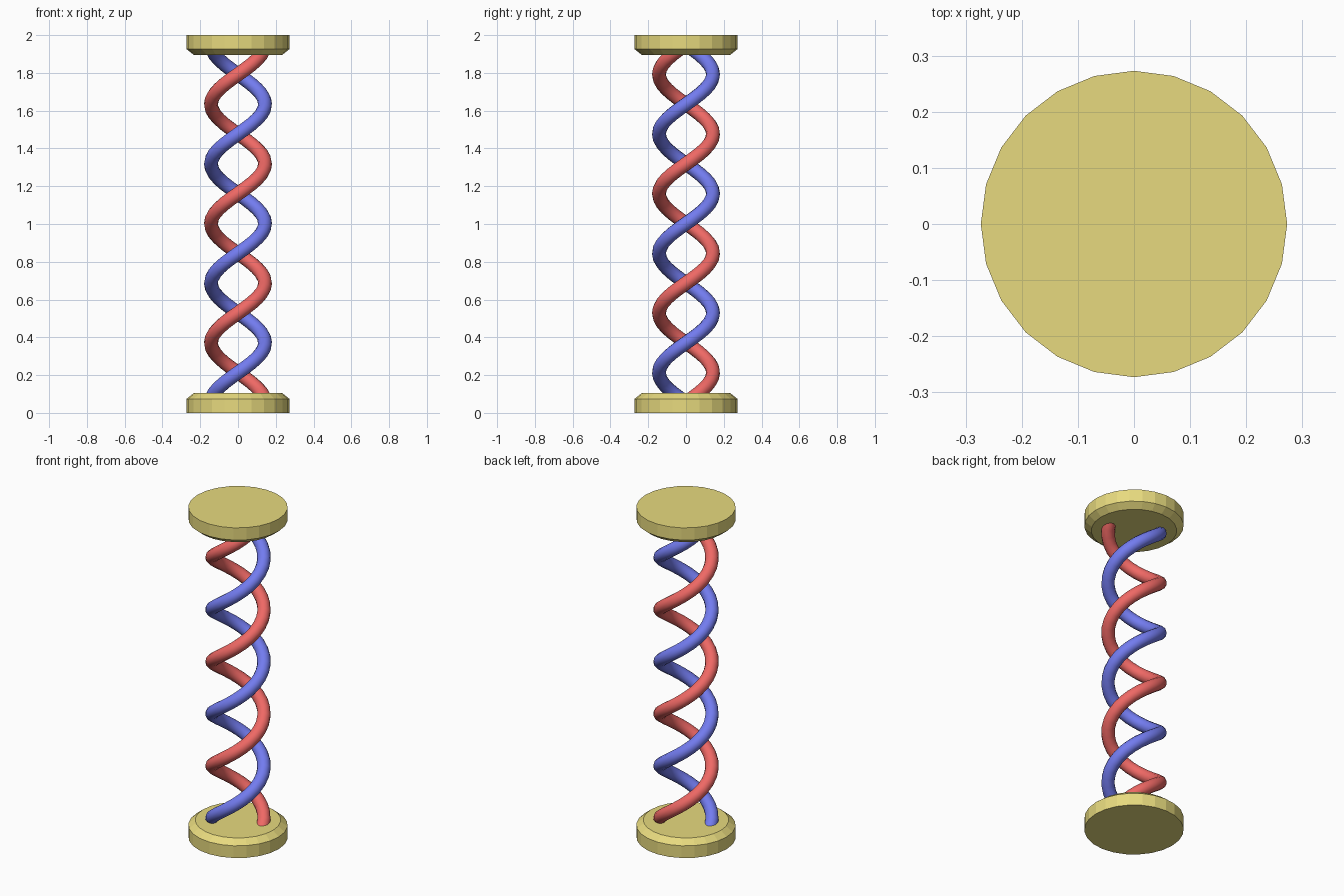
import bpy, bmesh
from math import cos, sin, pi, radians

if "Cube" in bpy.data.objects:
    bpy.data.objects.remove(bpy.data.objects["Cube"])

HEIGHT = 2.0
HELIX_R, TUBE_R = 0.143, 0.037
Z0, Z1, TURNS, STEPS = 0.055, 1.95, 3, 24


def material(name, rgb):
    m = bpy.data.materials.new(name)
    m.diffuse_color = (*rgb, 1)
    m.use_nodes = True
    m.node_tree.nodes["Principled BSDF"].inputs["Base Color"].default_value = m.diffuse_color
    return m


def cap(name, mat, flip):
    # 24-sided disc, chamfered on the side facing the strands
    profile = [(0.273, 0.0), (0.273, 0.074), (0.235, 0.104)]
    bm = bmesh.new()
    rings = []
    for r, z in profile:
        z = HEIGHT - z if flip else z
        rings.append([bm.verts.new((r * cos(2 * pi * i / 24), r * sin(2 * pi * i / 24), z))
                      for i in range(24)])
    for a, b in zip(rings, rings[1:]):
        for i in range(24):
            j = (i + 1) % 24
            bm.faces.new((a[i], a[j], b[j], b[i]))
    bm.faces.new(rings[0])
    bm.faces.new(rings[-1])
    bmesh.ops.recalc_face_normals(bm, faces=bm.faces)
    me = bpy.data.meshes.new(name)
    bm.to_mesh(me)
    bm.free()
    me.materials.append(mat)
    bpy.context.collection.objects.link(bpy.data.objects.new(name, me))


def strand(name, mat, phase):
    # helical path swept with a round section, ends buried in the caps
    cu = bpy.data.curves.new(name, 'CURVE')
    cu.dimensions = '3D'
    cu.bevel_depth = TUBE_R
    cu.bevel_resolution = 4
    cu.use_fill_caps = True
    n = TURNS * STEPS
    sp = cu.splines.new('POLY')
    sp.points.add(n)
    for i, p in enumerate(sp.points):
        a = phase + 2 * pi * i / STEPS
        p.co = (HELIX_R * cos(a), HELIX_R * sin(a), Z0 + (Z1 - Z0) * i / n, 1)
    cu.materials.append(mat)
    ob = bpy.data.objects.new(name, cu)
    bpy.context.collection.objects.link(ob)
    bpy.ops.object.select_all(action='DESELECT')
    ob.select_set(True)
    bpy.context.view_layer.objects.active = ob
    bpy.ops.object.convert(target='MESH')
    bpy.ops.object.shade_smooth_by_angle(angle=radians(40))


gold = material("gold", (0.80, 0.70, 0.21))
cap("bottom_cap", gold, False)
cap("top_cap", gold, True)
strand("red_strand", material("red", (0.86, 0.14, 0.13)), 0)
strand("blue_strand", material("blue", (0.17, 0.20, 0.86)), pi)
